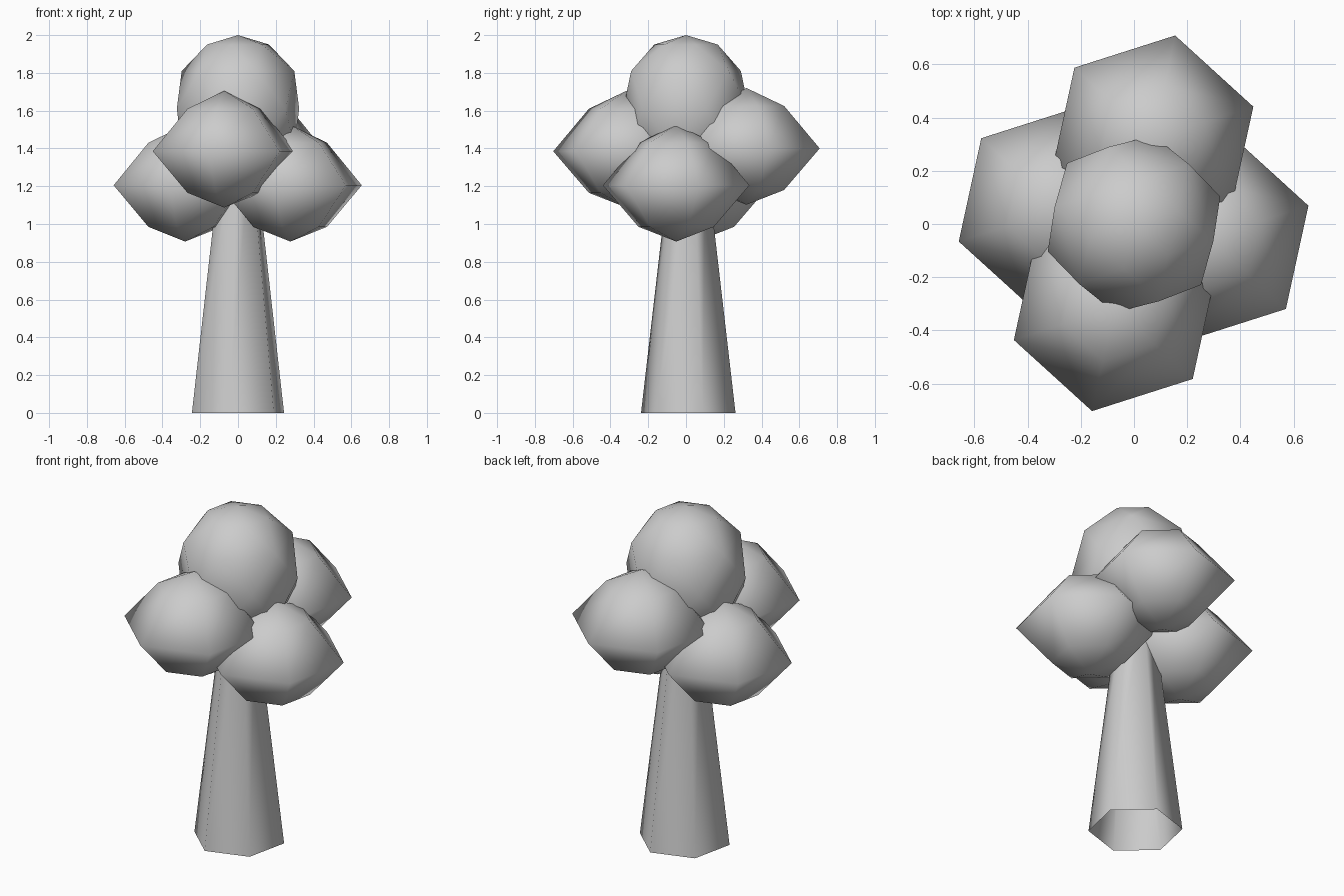
import bpy, bmesh, math

if "Cube" in bpy.data.objects:
    bpy.data.objects.remove(bpy.data.objects["Cube"])

SIDES = 6
TURN = 17.7  # every part shares the same slight turn, in degrees


def lathe(name, centre, rings, bottom=None, top=None):
    """Six-sided shell from rings (radius, height, extra turn), bottom to top, with optional poles."""
    bm = bmesh.new()
    cx, cy, cz = centre
    loops = []
    for r, z, extra in rings:
        angles = [math.radians(TURN + extra + 360 * i / SIDES) for i in range(SIDES)]
        loops.append([bm.verts.new((cx + r * math.cos(a), cy + r * math.sin(a), cz + z))
                      for a in angles])
    for k in range(len(loops) - 1):
        a, b = loops[k], loops[k + 1]
        step = rings[k + 1][2] - rings[k][2]
        for i in range(SIDES):
            j = (i + 1) % SIDES
            if step == 0:
                bm.faces.new((a[i], a[j], b[j], b[i]))
            elif step > 0:   # upper ring is staggered forward
                bm.faces.new((a[i], a[j], b[i]))
                bm.faces.new((a[j], b[j], b[i]))
            else:            # upper ring is staggered back
                bm.faces.new((a[i], b[j], b[i]))
                bm.faces.new((a[i], a[j], b[j]))
    for z, loop in ((bottom, loops[0]), (top, loops[-1])):
        if z is not None:
            pole = bm.verts.new((cx, cy, cz + z))
            for i in range(SIDES):
                bm.faces.new((loop[i], loop[(i + 1) % SIDES], pole))
    bmesh.ops.recalc_face_normals(bm, faces=bm.faces)
    for f in bm.faces:
        f.smooth = True
    mesh = bpy.data.meshes.new(name)
    bm.to_mesh(mesh)
    bm.free()
    ob = bpy.data.objects.new(name, mesh)
    bpy.context.collection.objects.link(ob)
    return ob


# Tapered trunk, open at the ends
lathe("trunk", (0, 0.012, 0), [(0.256, 0, 0), (0.09, 1.4, 0)])

# Four lower leaf clumps with a sharp hexagonal rim
clump = [(0.204, -0.22, 0), (0.397, 0, 0), (0.204, 0.225, 0)]
for name, centre in {
    "leaves_front": (-0.073, -0.315, 1.385),
    "leaves_back": (0.07, 0.32, 1.40),
    "leaves_left": (-0.28, 0.055, 1.205),
    "leaves_right": (0.277, -0.052, 1.205),
}.items():
    lathe(name, centre, clump, bottom=-0.298, top=0.32)

# Rounder crown clump, with staggered middle rings
crown = [(0.172, -0.34, 0), (0.305, -0.2, 30), (0.34, 0, 0), (0.305, 0.2, 30), (0.172, 0.34, 0)]
lathe("leaves_top", (0, 0, 1.61), crown, bottom=-0.39, top=0.39)
